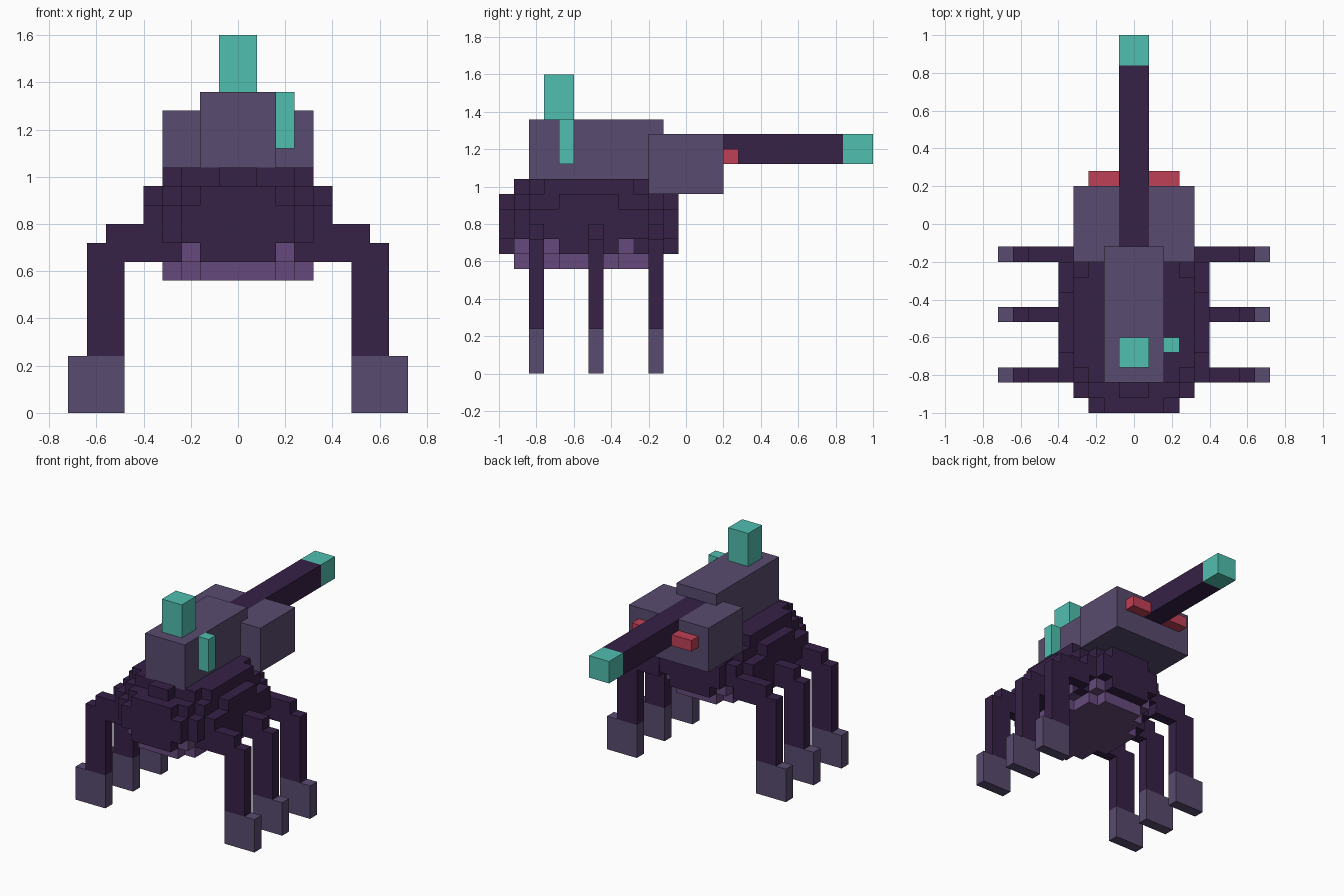
import bpy
import bmesh

if "Cube" in bpy.data.objects:
    bpy.data.objects.remove(bpy.data.objects["Cube"])

V = 0.08          # size of one voxel
BODY_Y = -0.52    # centre of the rounded body


def linear(c):
    return c / 12.92 if c <= 0.04045 else ((c + 0.055) / 1.055) ** 2.4


def material(name, hexcode):
    rgb = [linear(b / 255) for b in bytes.fromhex(hexcode)]
    mat = bpy.data.materials.new(name)
    mat.use_nodes = True
    mat.diffuse_color = (*rgb, 1)
    mat.node_tree.nodes["Principled BSDF"].inputs["Base Color"].default_value = (*rgb, 1)
    return mat


DARK = material("dark plum", "362146")
GREY = material("grey violet", "584B6E")
PURPLE = material("belly purple", "654A7C")
TEAL = material("teal", "50BFAF")
RED = material("red", "BF4056")


def finish(bm, name, mat):
    bmesh.ops.recalc_face_normals(bm, faces=bm.faces)
    mesh = bpy.data.meshes.new(name)
    bm.to_mesh(mesh)
    bm.free()
    mesh.materials.append(mat)
    obj = bpy.data.objects.new(name, mesh)
    bpy.context.collection.objects.link(obj)
    return obj


def box(name, mat, x, y, z):
    """Box from (low, high) ranges on each axis."""
    bm = bmesh.new()
    bmesh.ops.create_cube(bm, size=1)
    for v in bm.verts:
        v.co = [(a + b) / 2 + c * (b - a) for (a, b), c in zip((x, y, z), v.co)]
    return finish(bm, name, mat)


def pair(name, mat, x, y, z):
    """The same box on both sides."""
    box("left_" + name, mat, x, y, z)
    box("right_" + name, mat, (-x[1], -x[0]), y, z)


def layer(name, mat, widths, low, high):
    """Stepped round slab; widths are half widths of rows from the middle out."""
    side = []
    for row, w in enumerate(widths):
        for p in ((w * V, row * V), (w * V, (row + 1) * V)):
            if p not in side:
                side.append(p)
    side = side[1:]
    right = [(x, -y) for x, y in reversed(side)] + side
    outline = right + [(-x, y) for x, y in reversed(right)]
    bm = bmesh.new()
    face = bm.faces.new([bm.verts.new((x, y + BODY_Y, low)) for x, y in outline])
    top = bmesh.ops.extrude_face_region(bm, geom=[face])
    for v in top["geom"]:
        if isinstance(v, bmesh.types.BMVert):
            v.co.z = high
    finish(bm, name, mat)


# Rounded body, from the belly up
layer("belly", PURPLE, [4, 4, 3, 3, 2], 0.56, 0.64)
layer("body_lower", DARK, [5, 5, 3, 4, 2, 2], 0.64, 0.72)
layer("body_middle", DARK, [5, 5, 5, 5, 4, 3], 0.72, 0.88)
layer("body_upper", DARK, [5, 5, 4, 4, 3, 2], 0.88, 0.96)
layer("body_top", DARK, [4, 4, 4, 3, 1], 0.96, 1.04)

# Belly patches at the corners of the lower body
for col, row in ((3, 2), (2, 4)):
    for end in (1, -1):
        y = sorted((BODY_Y + end * row * V, BODY_Y + end * (row + 1) * V))
        pair("belly_patch", PURPLE, (col * V, (col + 1) * V), y, (0.64, 0.72))

# Six legs
for place, y0 in (("front", -0.84), ("middle", -0.52), ("back", -0.20)):
    y = (y0, y0 + V)
    pair(place + "_thigh", DARK, (0.30, 0.56), y, (0.64, 0.80))
    pair(place + "_shin", DARK, (0.48, 0.64), y, (0.24, 0.72))
    pair(place + "_foot", GREY, (0.48, 0.72), y, (0, 0.24))

# Turret with its teal studs
box("turret", GREY, (-0.16, 0.16), (-0.84, -0.12), (1.03, 1.36))
box("top_stud", TEAL, (-0.08, 0.08), (-0.76, -0.60), (1.36, 1.60))
box("side_stud", TEAL, (0.16, 0.24), (-0.68, -0.60), (1.12, 1.36))

# Gun housing with a groove for the barrel, and red lights beside it
box("housing_base", GREY, (-0.32, 0.32), (-0.20, 0.20), (0.96, 1.12))
pair("housing_cheek", GREY, (0.08, 0.32), (-0.20, 0.20), (1.12, 1.28))
pair("light", RED, (0.08, 0.24), (0.20, 0.28), (1.12, 1.20))

# Barrel and tip
box("barrel", DARK, (-0.08, 0.08), (-0.12, 0.84), (1.12, 1.28))
box("barrel_tip", TEAL, (-0.08, 0.08), (0.84, 1.00), (1.12, 1.28))
